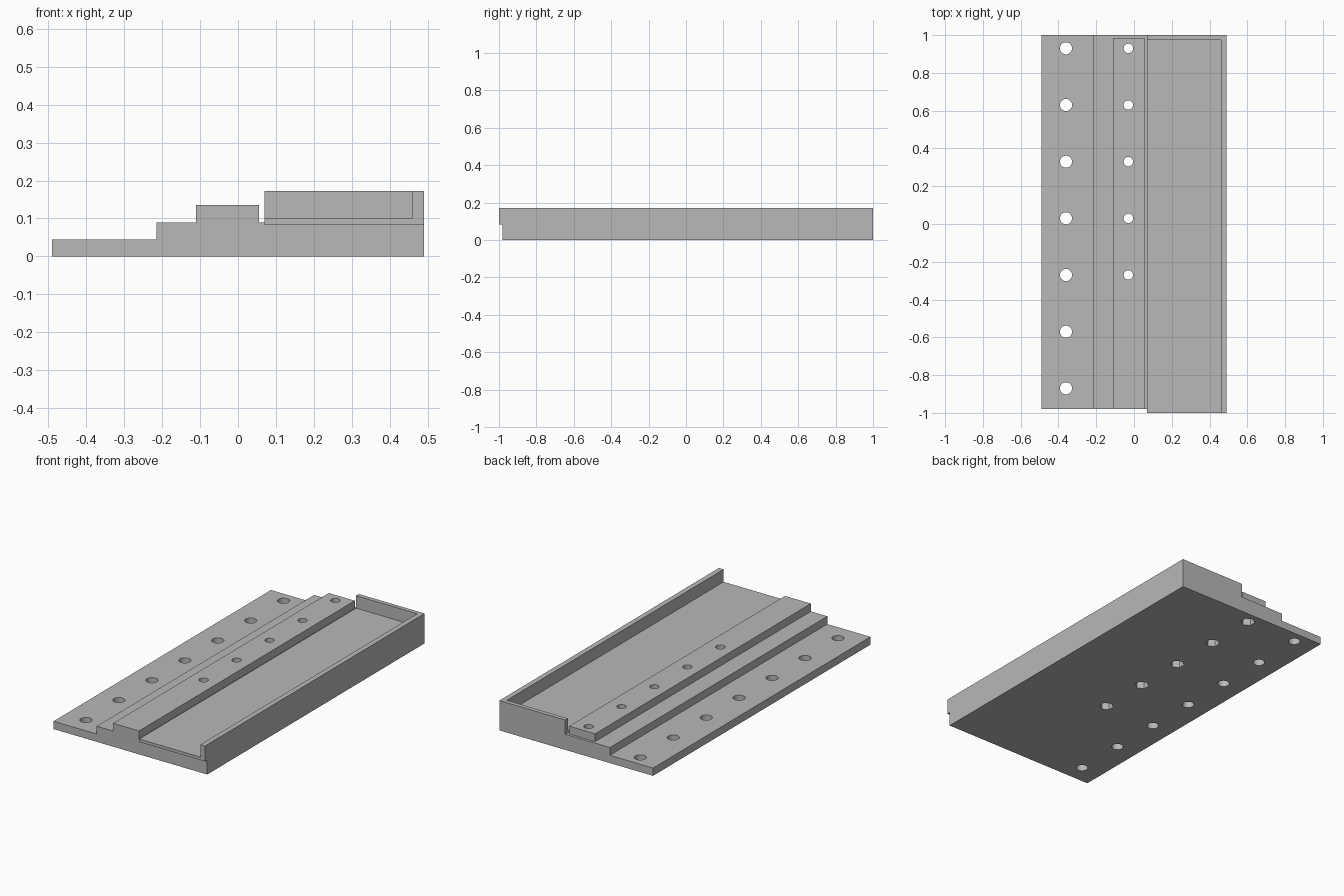
import bpy
import bmesh

if "Cube" in bpy.data.objects:
    bpy.data.objects.remove(bpy.data.objects["Cube"], do_unlink=True)

grey = bpy.data.materials.new("plain grey")
grey.use_nodes = True
COLOUR = (0.48, 0.48, 0.48, 1)
grey.diffuse_color = COLOUR
grey.node_tree.nodes["Principled BSDF"].inputs["Base Color"].default_value = COLOUR


def finish(name, bm):
    bmesh.ops.recalc_face_normals(bm, faces=bm.faces)
    mesh = bpy.data.meshes.new(name)
    bm.to_mesh(mesh)
    bm.free()
    mesh.materials.append(grey)
    obj = bpy.data.objects.new(name, mesh)
    bpy.context.collection.objects.link(obj)
    return obj


def extrude_profile(name, points, y0, y1):
    """Extrude an x-z outline along y."""
    bm = bmesh.new()
    face = bm.faces.new([bm.verts.new((x, y0, z)) for x, z in points])
    result = bmesh.ops.extrude_face_region(bm, geom=[face])
    verts = [v for v in result["geom"] if isinstance(v, bmesh.types.BMVert)]
    bmesh.ops.translate(bm, verts=verts, vec=(0, y1 - y0, 0))
    return finish(name, bm)


def block(name, x0, x1, y0, y1, z0, z1):
    return extrude_profile(name, [(x0, z0), (x1, z0), (x1, z1), (x0, z1)], y0, y1)


def pegs(name, x, ys, radius, z0, z1, sides):
    """Row of upright prisms used to drill holes."""
    bm = bmesh.new()
    for y in ys:
        made = bmesh.ops.create_cone(bm, cap_ends=True, segments=sides, radius1=radius,
                                     radius2=radius, depth=z1 - z0)
        bmesh.ops.translate(bm, verts=made["verts"], vec=(x, y, (z0 + z1) / 2))
    return finish(name, bm)


def cut(target, *cutters):
    bpy.context.view_layer.objects.active = target
    for cutter in cutters:
        cutter.hide_render = True
        mod = target.modifiers.new("cut", "BOOLEAN")
        mod.operation = "DIFFERENCE"
        mod.solver = "EXACT"
        mod.object = cutter
        bpy.ops.object.modifier_apply(modifier=mod.name)


# Stepped base plate
FRONT, BACK = -0.98, 1.0
base = extrude_profile("base_plate", [
    (-0.49, 0), (0.49, 0), (0.49, 0.083), (0.07, 0.083),
    (0.07, 0.09), (-0.215, 0.09), (-0.215, 0.045), (-0.49, 0.045)], FRONT, BACK)

# Raised rail
rail = block("raised_rail", -0.11, 0.055, FRONT, 0.985, 0.09, 0.135)

# Tray open at the front and on its right side
tray = block("tray", 0.07, 0.49, -1, 1, 0.083, 0.172)
hollow = block("tray_cutter", -0.1, 0.46, -1.1, 0.975, 0.1, 0.3)
cut(tray, hollow)

# Mounting holes, with hexagonal nut pockets under the rail
rows = [0.93 - 0.3 * i for i in range(7)]
edge_holes = pegs("edge_hole_cutter", -0.36, rows, 0.032, -0.1, 0.3, 32)
rail_holes = pegs("rail_hole_cutter", -0.03, rows[:5], 0.025, -0.1, 0.3, 32)
nut_pockets = pegs("nut_pocket_cutter", -0.03, rows[:5], 0.039, -0.1, 0.045, 6)
cut(base, edge_holes, rail_holes, nut_pockets)
cut(rail, rail_holes)

for helper in (hollow, edge_holes, rail_holes, nut_pockets):
    bpy.data.objects.remove(helper, do_unlink=True)

# Smooth hole walls, sharp edges elsewhere
bpy.ops.object.select_all(action="DESELECT")
for part in (base, rail, tray):
    part.select_set(True)
bpy.context.view_layer.objects.active = base
bpy.ops.object.shade_smooth_by_angle()
